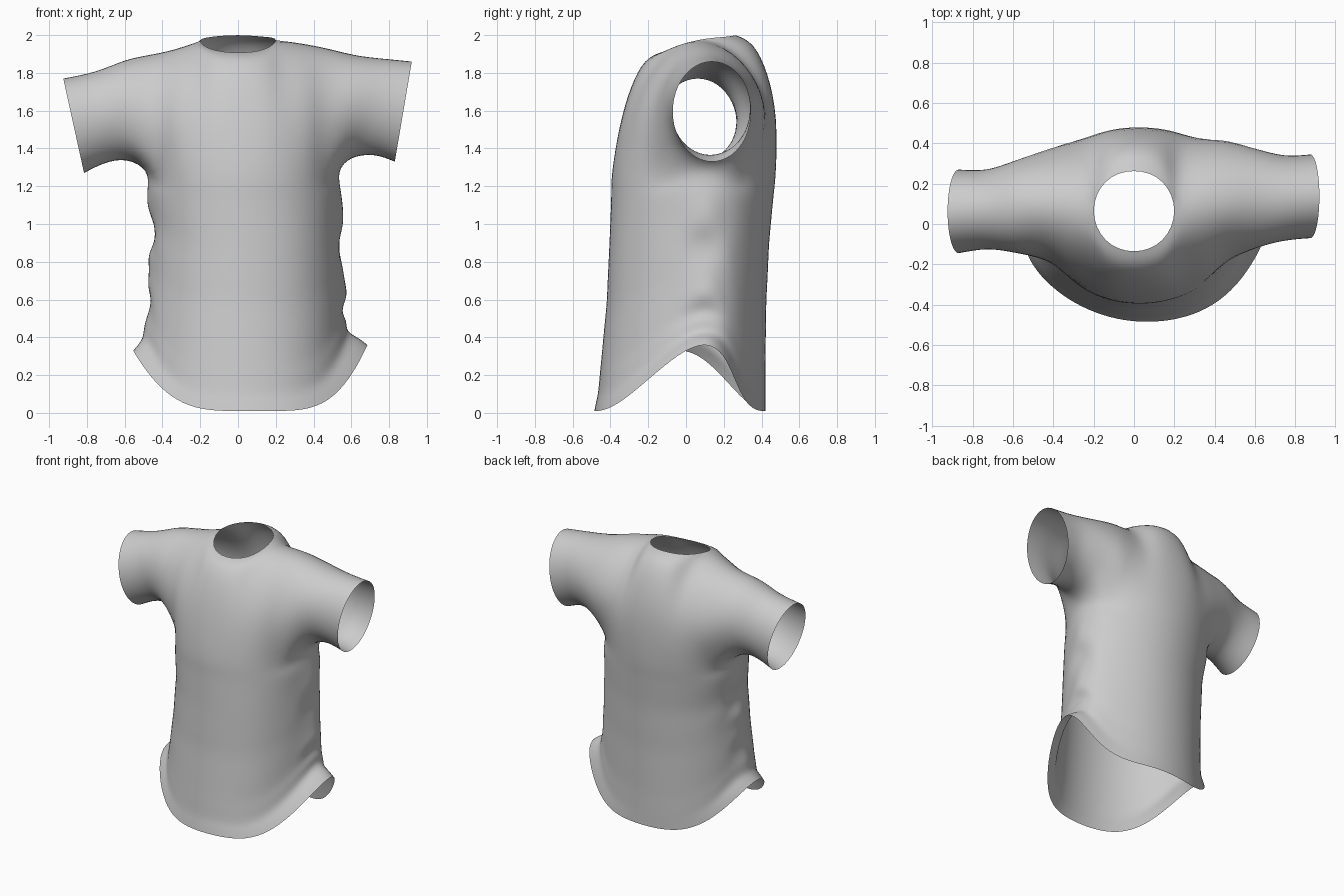
import bpy, bmesh, math, random

random.seed(4)
cube = bpy.data.objects.get("Cube")
if cube:
    bpy.data.objects.remove(cube)

# Grey cloth
cloth = bpy.data.materials.new("light grey cloth")
cloth.use_nodes = True
GREY = (0.6, 0.6, 0.6, 1)
cloth.diffuse_color = GREY
cloth.node_tree.nodes["Principled BSDF"].inputs["Base Color"].default_value = GREY

bm = bmesh.new()
SEG = 24          # points around the body
ARMPIT = 1.28


def quad(*verts):
    bm.faces.new(verts)


# Body keys: fraction of height, half width, centre x, front y, back y
KEYS = [(0, .575, .065, -.485, .42), (.08, .54, .05, -.465, .42),
        (.2, .52, .045, -.45, .42), (.45, .507, .045, -.42, .425),
        (.7, .50, .045, -.405, .44), (1, .515, .025, -.39, .475)]


def body_key(s):
    for lo, hi in zip(KEYS, KEYS[1:]):
        if s <= hi[0]:
            f = (s - lo[0]) / (hi[0] - lo[0])
            return [p + (q - p) * f for p, q in zip(lo, hi)][1:]


def body_ring(s):
    half, cx, front, back = body_key(s)
    ring = []
    for i in range(SEG):
        a = math.tau * i / SEG
        c = math.cos(a)
        left = c > 0
        side = abs(c) ** (5 if left else 4)
        hem = .01 + (.35 if left else .32) * side
        z = hem + (ARMPIT - hem) * s
        flare = .045 * side * max(0, 1 - s / .08)
        x = cx + half * c + (flare if left else -flare)
        if abs(c) > .99 and .05 < s < .9:      # creased side seams
            x += random.uniform(-.02, .02)
        shift = (.13 if left else 0) * (1 - s) + .06 * s
        y = (front + back) / 2 + (back - front) / 2 * math.sin(a) + shift * side
        ring.append(bm.verts.new((x, y, z)))
    return ring


# Body, hem to armpit
steps = [0, .04, .08, .14, .2, .28, .36, .45, .53, .61, .7, .8, .9, 1]
rings = [body_ring(s) for s in steps]
for lo, hi in zip(rings, rings[1:]):
    for i in range(SEG):
        j = (i + 1) % SEG
        quad(lo[i], lo[j], hi[j], hi[i])
armpit = rings[-1]

# Shoulder line (shared by chest and back) and the neck edge
SHOULDER = {0: (-.47, .09, 1.895), 1: (-.33, .08, 1.925), 2: (-.2, .065, 1.97),
            6: (.2, .065, 1.975), 7: (.33, .09, 1.955), 8: (.47, .11, 1.93)}
NECK_FRONT = {3: (-.14, -.08, 1.925), 4: (0, -.135, 1.908), 5: (.14, -.08, 1.925)}
NECK_BACK = {3: (-.14, .21, 1.99), 4: (0, .262, 2.0), 5: (.14, .21, 1.99)}
shoulder = {k: bm.verts.new(p) for k, p in SHOULDER.items()}


def panel(base, neck, straight, middle, right, left):
    """Rows of nine points from armpit to shoulder; the last three are bulges in y."""
    top = [shoulder[k] if k in shoulder else bm.verts.new(neck[k]) for k in range(9)]
    rows = [base]
    for r in (1, 2, 3):
        t = r / 4
        row = []
        for k in range(9):
            a, b = base[k].co, top[k].co
            out = abs(k - 4) / 4
            w = straight * (1 - out)
            fy = (1 - w) * (1 - math.cos(t * math.pi / 2)) + w * t
            fz = math.sin(t * math.pi / 2)
            bulge = middle + ((left if k > 4 else right) - middle) * out ** 2
            row.append(bm.verts.new((a.x + (b.x - a.x) * t,
                                     a.y + (b.y - a.y) * fy
                                     + bulge * math.sin(math.pi * t ** .7),
                                     a.z + (b.z - a.z) * fz)))
        rows.append(row)
    rows.append(top)
    for lo, hi in zip(rows, rows[1:]):
        for k in range(8):
            quad(lo[k], lo[k + 1], hi[k + 1], hi[k])
    return rows


chest = panel([armpit[14 + k] for k in range(9)], NECK_FRONT, .5, 0, -.065, -.06)
back = panel([armpit[10 - k] for k in range(9)], NECK_BACK, 0, .018, .1, .145)


# Sleeves: stations are x top, x bottom, y front, y back, z bottom, z top
def sleeve(col, under, stations):
    loop = under[:2] + [chest[r][col] for r in range(5)]
    loop += [back[r][col] for r in (3, 2, 1, 0)] + [under[2]]
    for xt, xb, y0, y1, z0, z1 in stations:
        ring = []
        for i in range(12):
            a = math.tau * i / 12
            up = (1 - math.cos(a)) / 2
            ring.append(bm.verts.new((xb + (xt - xb) * up,
                                      (y0 + y1) / 2 - (y1 - y0) / 2 * math.sin(a),
                                      z0 + (z1 - z0) * up)))
        for i in range(12):
            j = (i + 1) % 12
            quad(loop[i], loop[j], ring[j], ring[i])
        loop = ring


sleeve(0, [armpit[12], armpit[13], armpit[11]],
       [(-.6, -.59, -.142, .312, 1.335, 1.865), (-.75, -.71, -.125, .27, 1.32, 1.808),
        (-.925, -.815, -.145, .27, 1.27, 1.77)])
sleeve(8, [armpit[0], armpit[23], armpit[1]],
       [(.62, .6, -.118, .37, 1.345, 1.893), (.77, .72, -.083, .34, 1.365, 1.875),
        (.92, .83, -.07, .345, 1.33, 1.86)])
bmesh.ops.recalc_face_normals(bm, faces=bm.faces)


# Push the cage out so the smoothed cloth passes through the planned points
def smoothed(v):
    if v.is_boundary:
        ends = [e.other_vert(v).co for e in v.link_edges if e.is_boundary]
        return (v.co * 4 + ends[0] + ends[1]) / 6
    n = len(v.link_edges)
    total = v.co * n * n
    for e in v.link_edges:
        total = total + e.other_vert(v).co * 4
    for f in v.link_faces:
        across = [w for w in f.verts if w != v and not any(w in e.verts for e in v.link_edges)]
        total = total + across[0].co
    return total / (n * (n + 5))


goal = {v: v.co.copy() for v in bm.verts}
for _ in range(2):
    shift = {v: goal[v] - smoothed(v) for v in bm.verts}
    for v, d in shift.items():
        v.co += d

mesh = bpy.data.meshes.new("shirt")
bm.to_mesh(mesh)
bm.free()
mesh.materials.append(cloth)
mesh.polygons.foreach_set("use_smooth", [True] * len(mesh.polygons))
shirt = bpy.data.objects.new("shirt", mesh)
bpy.context.collection.objects.link(shirt)
sub = shirt.modifiers.new("soft cloth", "SUBSURF")
sub.levels = sub.render_levels = 2
